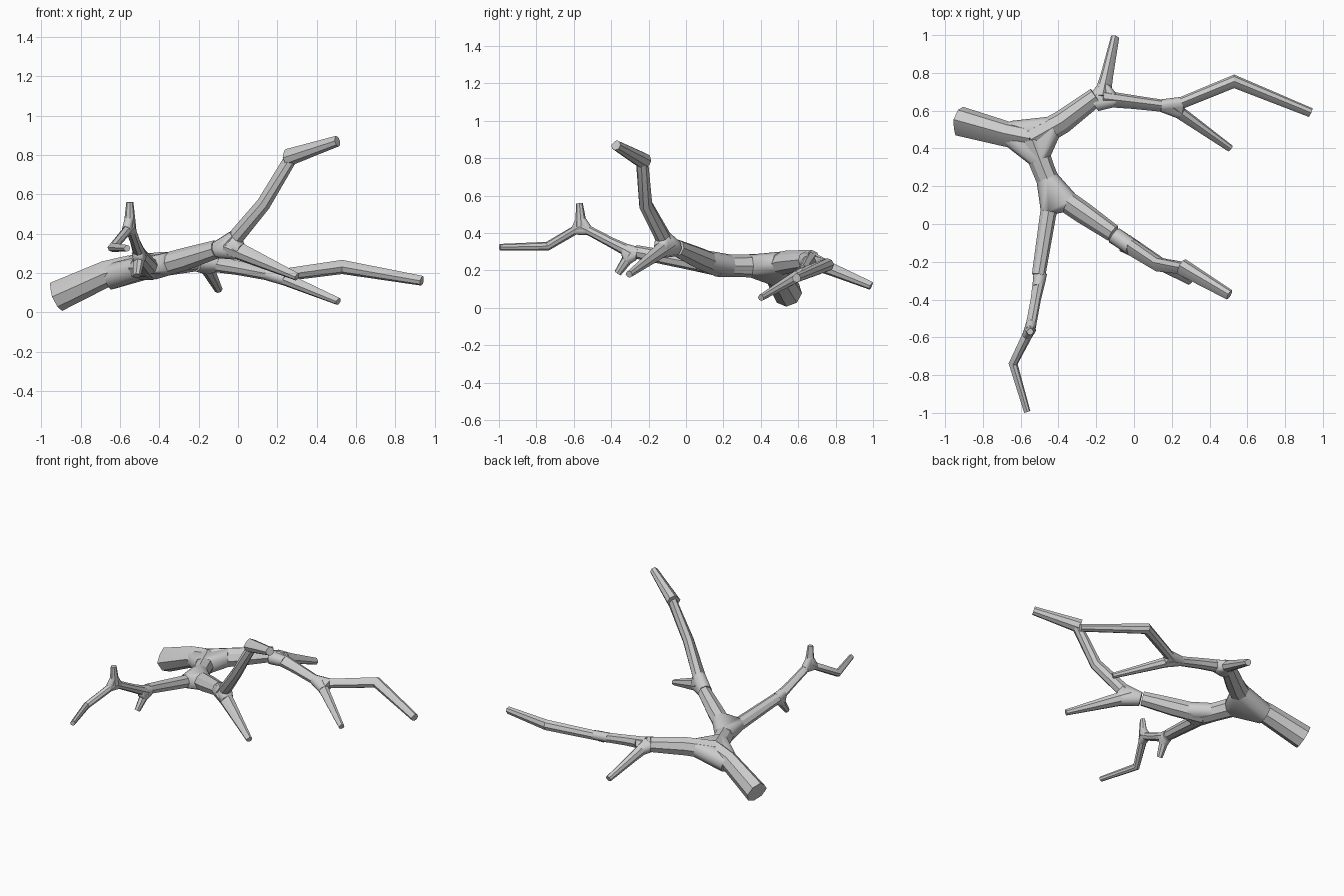
import bpy, bmesh, math
from mathutils import Vector

if "Cube" in bpy.data.objects:
    bpy.data.objects.remove(bpy.data.objects["Cube"])

bark = bpy.data.materials.new("grey_wood")
bark.use_nodes = True
COLOUR = (0.6, 0.6, 0.6, 1)
bark.diffuse_color = COLOUR
bark.node_tree.nodes["Principled BSDF"].inputs["Base Color"].default_value = COLOUR
SIDES = 8


def ring(centre, direction, radius, groove=1.0):
    """Cross-section around a direction, with one corner pulled in as a groove."""
    side = direction.cross(Vector((0, 0, 1))).normalized()
    up = side.cross(direction).normalized()
    points = []
    for i in range(SIDES):
        a = math.tau * i / SIDES
        r = radius * (groove if i == 1 else 1)
        points.append(centre + side * math.cos(a) * r + up * math.sin(a) * r)
    return points


def finish(name, bm, angle):
    bmesh.ops.recalc_face_normals(bm, faces=bm.faces)
    mesh = bpy.data.meshes.new(name)
    bm.to_mesh(mesh)
    bm.free()
    mesh.materials.append(bark)
    obj = bpy.data.objects.new(name, mesh)
    bpy.context.collection.objects.link(obj)
    bpy.ops.object.select_all(action='DESELECT')
    obj.select_set(True)
    bpy.context.view_layer.objects.active = obj
    bpy.ops.object.shade_smooth_by_angle(angle=math.radians(angle))


def limb(name, *path, groove=0.8):
    """Faceted tapering tube through (x, y, z, radius) points."""
    bm = bmesh.new()
    pts = [Vector(p[:3]) for p in path]
    rings = []
    for i, p in enumerate(pts):
        before = (p - pts[i - 1]).normalized() if i else Vector()
        after = (pts[i + 1] - p).normalized() if i + 1 < len(pts) else Vector()
        section = ring(p, (before + after).normalized(), path[i][3], groove)
        rings.append([bm.verts.new(v) for v in section])
    for low, high in zip(rings, rings[1:]):
        for i in range(SIDES):
            j = (i + 1) % SIDES
            bm.faces.new((low[i], low[j], high[j], high[i]))
    bm.faces.new(rings[0])
    bm.faces.new(rings[-1])
    finish(name, bm, 30)


def fork(name, centre, *arms):
    """Smooth web joining arms given as (target point, distance, radius)."""
    bm = bmesh.new()
    c = Vector(centre)
    for target, distance, radius in arms:
        d = (Vector(target) - c).normalized()
        for v in ring(c + d * distance, d, radius):
            bm.verts.new(v)
    hull = bmesh.ops.convex_hull(bm, input=bm.verts)
    loose = [v for v in bm.verts if not v.link_faces]
    bmesh.ops.delete(bm, geom=loose, context='VERTS')
    finish(name, bm, 50)


# Fork centres
main_fork = (-0.54, 0.45, 0.225)
front_fork = (-0.43, 0.17, 0.225)
back_fork = (-0.17, 0.665, 0.255)
outer_fork = (0.2, 0.62, 0.185)
rise_fork = (-0.05, -0.1, 0.335)
low_fork = (-0.5, -0.29, 0.295)
crook_fork = (-0.55, -0.56, 0.435)

# Trunk and the two heavy limbs
limb("trunk", (-0.925, 0.545, 0.078, 0.078), (-0.67, 0.475, 0.195, 0.067),
     (*main_fork, 0.066))
limb("back_limb", (*main_fork, 0.066), (-0.38, 0.54, 0.245, 0.062),
     (-0.2, 0.675, 0.26, 0.05), groove=0.9)
limb("front_limb", (*main_fork, 0.066), (-0.48, 0.29, 0.225, 0.06),
     (*front_fork, 0.06), groove=0.9)
fork("main_fork", main_fork, ((-0.925, 0.545, 0.078), 0.14, 0.066),
     ((-0.38, 0.54, 0.245), 0.13, 0.062), ((-0.48, 0.29, 0.225), 0.12, 0.06))

# Back limb's outer branches
limb("back_branch", (*back_fork, 0.044), (0, 0.645, 0.225, 0.036),
     (*outer_fork, 0.032), (0.53, 0.755, 0.23, 0.036), (0.935, 0.59, 0.16, 0.025))
limb("back_twig", (*back_fork, 0.046), (-0.145, 0.78, 0.205, 0.034),
     (-0.1, 0.99, 0.118, 0.022))
limb("outer_twig", (*outer_fork, 0.036), (0.51, 0.4, 0.055, 0.019))
fork("back_fork", back_fork, ((-0.38, 0.54, 0.245), 0.05, 0.048),
     ((0, 0.645, 0.225), 0.07, 0.039), ((-0.145, 0.78, 0.205), 0.07, 0.038))
fork("outer_fork", outer_fork, ((0, 0.645, 0.225), 0.06, 0.033),
     ((0.53, 0.755, 0.23), 0.06, 0.032), ((0.51, 0.4, 0.055), 0.06, 0.033))

# Rising branch at the front
limb("rising_limb", (*front_fork, 0.06), (-0.27, 0.06, 0.27, 0.058),
     (-0.11, -0.05, 0.32, 0.047), groove=0.9)
limb("rising_branch", (*rise_fork, 0.045), (0.13, -0.215, 0.55, 0.038),
     (0.27, -0.235, 0.785, 0.033))
limb("rising_tip", (0.25, -0.225, 0.785, 0.045), (0.505, -0.375, 0.87, 0.028))
limb("drooping_twig", (*rise_fork, 0.05), (0.3, -0.305, 0.18, 0.02))
fork("rise_fork", rise_fork, ((-0.27, 0.06, 0.27), 0.07, 0.046),
     ((0.13, -0.215, 0.55), 0.07, 0.042), ((0.3, -0.305, 0.18), 0.08, 0.043))

# Long crooked branch at the front
limb("crooked_limb", (*front_fork, 0.055), (-0.455, 0.05, 0.24, 0.043),
     (-0.505, -0.27, 0.3, 0.036), groove=0.9)
limb("crooked_branch", (*low_fork, 0.034), (-0.52, -0.4, 0.35, 0.027),
     (*crook_fork, 0.028), (-0.64, -0.74, 0.33, 0.024), (-0.565, -0.995, 0.325, 0.017))
limb("low_twig", (*low_fork, 0.034), (-0.515, -0.365, 0.185, 0.02))
limb("upright_twig", (*crook_fork, 0.032), (-0.55, -0.57, 0.56, 0.018))
fork("front_fork", front_fork, ((-0.48, 0.29, 0.225), 0.08, 0.059),
     ((-0.27, 0.06, 0.27), 0.11, 0.058), ((-0.455, 0.05, 0.24), 0.11, 0.043))
fork("low_fork", low_fork, ((-0.455, 0.05, 0.24), 0.03, 0.036),
     ((-0.52, -0.4, 0.35), 0.05, 0.03), ((-0.515, -0.365, 0.185), 0.05, 0.029))
fork("crook_fork", crook_fork, ((-0.52, -0.4, 0.35), 0.045, 0.027),
     ((-0.64, -0.74, 0.33), 0.045, 0.026), ((-0.55, -0.57, 0.56), 0.05, 0.024))
